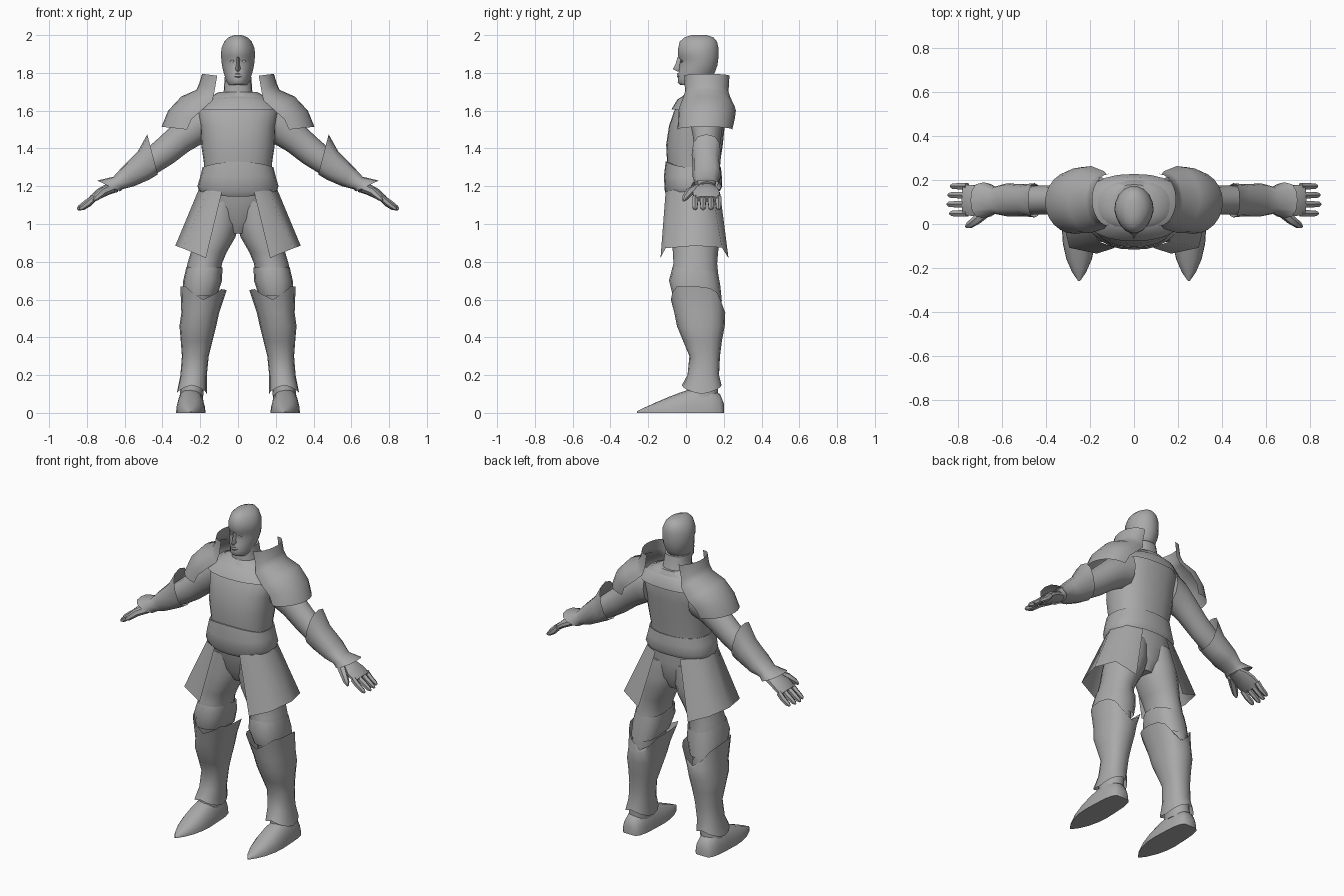
import bpy, bmesh, math
from mathutils import Vector

steel = bpy.data.materials.new("plain_grey")
steel.diffuse_color = (0.4, 0.4, 0.4, 1)


def loft(name, rings, closed=True, caps=True, side=1, angle=50):
    """Skin a list of equal-length point rings; side=-1 mirrors in x."""
    bm = bmesh.new()
    rows = [[bm.verts.new((p[0] * side, p[1], p[2])) for p in r] for r in rings]
    n = len(rows[0])
    for a, b in zip(rows, rows[1:]):
        for i in range(n if closed else n - 1):
            j = (i + 1) % n
            bm.faces.new((a[i], a[j], b[j], b[i]))
    if caps:
        bm.faces.new(rows[0])
        bm.faces.new(rows[-1])
    bmesh.ops.recalc_face_normals(bm, faces=bm.faces)
    me = bpy.data.meshes.new(name)
    bm.to_mesh(me)
    bm.free()
    me.materials.append(steel)
    ob = bpy.data.objects.new(name, me)
    bpy.context.collection.objects.link(ob)
    bpy.ops.object.select_all(action='DESELECT')
    ob.select_set(True)
    bpy.context.view_layer.objects.active = ob
    bpy.ops.object.shade_smooth_by_angle(angle=math.radians(angle))
    return ob


def spow(v, e):
    return math.copysign(abs(v) ** e, v)


def flat(z, x0, x1, y0, y1, n=18, e=0.85, dz=None, taper=0.0):
    """Horizontal rounded ring; dz(cos, sin) bends its height."""
    pts = []
    for i in range(n):
        a = 2 * math.pi * i / n
        c, s = math.cos(a), math.sin(a)
        w = 1 - taper * max(0, -s)
        pts.append(((x0 + x1) / 2 + (x1 - x0) / 2 * spow(c, e) * w,
                    (y0 + y1) / 2 + (y1 - y0) / 2 * spow(s, e),
                    z + (dz(c, s) if dz else 0)))
    return pts


def limb(xt, zt, xb, zb, y, ry, n=12, e=1.0):
    """Ring between a top and a bottom outline point in the xz plane."""
    pts = []
    for i in range(n):
        a = 2 * math.pi * i / n
        k = spow(math.cos(a), e) / 2
        pts.append(((xt + xb) / 2 + (xt - xb) * k, y + ry * spow(math.sin(a), e),
                    (zt + zb) / 2 + (zt - zb) * k))
    return pts


def tube(name, path, radii, side):
    """Small tube along a path, for fingers."""
    path = [Vector(p) for p in path]
    d = (path[-1] - path[0]).normalized()
    u = d.cross(Vector((0, 1, 0))).normalized()
    v = d.cross(u)
    loft(name, [[p + r * (u * math.cos(k * math.pi / 3) + v * math.sin(k * math.pi / 3))
                 for k in range(6)] for p, r in zip(path, radii)], side=side)


# Head: z, half width, front y, back y
head = [(1.735, .045, -.03, .05), (1.75, .058, -.045, .09), (1.77, .066, -.043, .13),
        (1.795, .074, -.044, .15), (1.805, .077, -.039, .155), (1.84, .085, -.036, .168),
        (1.87, .088, -.030, .172), (1.89, .09, -.045, .174), (1.93, .088, -.043, .174),
        (1.965, .073, -.035, .166), (1.988, .05, -.01, .147), (2.0, .02, .03, .11)]
loft("head", [flat(z, -w, w, a, b, e=1, taper=.15) for z, w, a, b in head])
loft("nose", [[(-w, y, z), (0, t, z), (w, y, z)] for z, w, y, t in
              [(1.808, .014, -.025, -.045), (1.82, .019, -.025, -.07),
               (1.85, .011, -.025, -.054), (1.885, .009, -.03, -.045)]])
for s in (1, -1):
    loft("eye", [flat(z, .03 - w, .03 + w, -.030, -.01, n=8) for z, w in
                 ((1.856, .004), (1.862, .012), (1.869, .004))], side=s)
loft("mouth", [flat(z, -w, w, y, 0, n=10) for z, w, y in
               ((1.775, .015, -.044), (1.782, .024, -.05), (1.788, .026, -.045),
                (1.794, .02, -.05), (1.799, .01, -.044))])
loft("neck", [flat(1.65, -.1, .1, -.01, .19), flat(1.70, -.076, .076, 0, .165),
              flat(1.78, -.07, .07, .0, .15)])

# Torso and hips: z, half width, front y, back y
torso = [(1.70, .10, 0, .18), (1.66, .17, -.03, .205), (1.60, .215, -.062, .215),
         (1.52, .20, -.09, .205), (1.42, .195, -.105, .195), (1.32, .18, -.10, .18),
         (1.2, .185, -.09, .17), (1.12, .18, -.072, .175), (1.02, .11, -.052, .165),
         (.95, .05, -.01, .13)]
loft("torso", [flat(z, -w, w, a, b, n=24) for z, w, a, b in torso])
# Gorget plate round the neck base, standing off the chest
loft("gorget", [flat(z, -w, w, a, b, n=24) for z, w, a, b in
                ((1.675, .11, -.02, .2), (1.66, .18, -.045, .215), (1.605, .235, -.078, .228))],
     caps=False)


# Wide belt bulging over the belly, its rims bowed at the front
def bow(k):
    return lambda c, s: k * max(0, -s) ** 2


loft("belt", [flat(z, -w, w, a, b, n=24, dz=bow(k)) for z, w, a, b, k in
              ((1.295, .175, -.09, .17, .035), (1.30, .188, -.108, .185, .03),
               (1.25, .20, -.117, .19, 0), (1.20, .215, -.112, .192, -.03),
               (1.175, .205, -.095, .18, -.03))], caps=False)

for s in (1, -1):
    # Split skirt: one wrapped panel per side, open at front and back
    top = [(.085, -.108, 1.17), (.16, -.08, 1.18), (.205, .04, 1.19),
           (.17, .14, 1.18), (.085, .18, 1.17)]
    hem = [(.17, -.135, .82), (.295, -.108, .872), (.332, .05, .885),
           (.295, .19, .875), (.17, .225, .82)]
    loft("skirt_panel", [top, hem], closed=False, caps=False, side=s, angle=70)

    # Leg: z, inner x, outer x, front y, back y
    leg = [(1.12, -.01, .18, -.065, .175), (1.0, -.005, .225, -.07, .185), (.93, .014, .24, -.072, .18),
           (.85, .06, .25, -.07, .17), (.79, .085, .268, -.066, .165), (.74, .09, .277, -.08, .17),
           (.69, .095, .282, -.08, .175), (.62, .125, .28, -.06, .185), (.5, .13, .295, -.04, .19),
           (.3, .165, .285, .03, .17), (.08, .185, .31, .0, .17)]
    loft("leg", [flat(*r, n=16, e=.95) for r in leg], side=s)
    # Knee guard hugging the joint
    loft("knee_guard", [flat(z, a, b, c, d, n=16, dz=lambda c, s: -.03 * max(0, s))
                        for z, a, b, c, d in ((.77, .082, .274, -.072, .17),
                                              (.70, .085, .29, -.09, .182),
                                              (.62, .11, .29, -.07, .19))],
         caps=False, side=s)
    # Greave with raised top corners, a front notch and a flared ankle
    loft("greave", [
        flat(.6, .06, .305, -.08, .195, n=16, e=.75,
             dz=lambda c, s: .07 * min(1, 1.4 * abs(c)) - .06 * max(0, s) ** 2 - .02 * max(0, -c)),
        flat(.53, .10, .30, -.062, .208, n=16),
        flat(.46, .115, .31, -.048, .205, n=16), flat(.38, .135, .303, -.015, .19, n=16),
        flat(.3, .155, .297, .018, .18, n=16), flat(.2, .165, .305, .008, .175, n=16),
        flat(.125, .165, .325, -.022, .188, n=16, dz=lambda c, s: .022 * abs(s) - .025 * abs(c))],
        caps=False, side=s)
    # Pointed shoe: y, half width, height
    shoe = [(-.26, .004, .008), (-.22, .032, .028), (-.16, .058, .055), (-.09, .074, .085),
            (-.03, .078, .108), (.05, .075, .135), (.13, .07, .13), (.18, .058, .10), (.2, .04, .05)]
    loft("shoe", [[(.25 + w * spow(math.cos(math.pi * i / 10), .8), y,
                    h * math.sin(math.pi * i / 10)) for i in range(11)]
                  for y, w, h in shoe], side=s)

    # Arm: top outline, bottom outline, y centre, half depth
    arm = [(.16, 1.66, .15, 1.44, .11, .09), (.25, 1.62, .19, 1.425, .11, .085),
           (.33, 1.54, .26, 1.385, .112, .075), (.42, 1.455, .345, 1.32, .11, .066),
           (.50, 1.385, .43, 1.268, .108, .066), (.60, 1.295, .54, 1.215, .11, .055),
           (.68, 1.225, .645, 1.172, .11, .045)]
    loft("arm", [limb(*r) for r in arm], side=s)
    # Bracer flaring at elbow and wrist
    bracer = [(.48, 1.475, .425, 1.262, .108, .078), (.53, 1.385, .47, 1.235, .108, .073),
              (.61, 1.305, .55, 1.2, .11, .075), (.66, 1.25, .61, 1.185, .108, .062),
              (.745, 1.23, .625, 1.172, .108, .082)]
    loft("bracer", [limb(*r, e=.8) for r in bracer], caps=False, side=s)
    # Hand with four fingers and a thumb
    hand = [(.655, 1.22, .635, 1.17, .11, .045), (.70, 1.21, .675, 1.158, .105, .066),
            (.745, 1.185, .72, 1.138, .107, .074), (.785, 1.147, .765, 1.117, .11, .072)]
    loft("hand", [limb(*r, n=10) for r in hand], side=s)
    for y, d in ((.048, -.008), (.09, .004), (.132, 0), (.172, -.012)):
        tube("finger", [(.76, y, 1.14), (.80 + d, y, 1.11), (.835 + d, y, 1.085), (.847 + d, y, 1.077)],
             [.017, .017, .014, .006], s)
    tube("thumb", [(.67, .06, 1.19), (.715, .02, 1.17), (.75, -.005, 1.14), (.765, -.014, 1.125)],
         [.026, .022, .017, .007], s)

    # Pauldron: end (x, z), crest (x, z), y centre, half depth; collar rim first
    shell = [(.11, 1.785, .19, 1.795, .11, .12), (.125, 1.70, .205, 1.745, .11, .115),
             (.135, 1.655, .22, 1.71, .11, .13), (.195, 1.60, .30, 1.675, .112, .152),
             (.245, 1.555, .37, 1.60, .108, .15), (.27, 1.50, .405, 1.515, .10, .145)]
    rows = []
    for xe, ze, xm, zm, y, ry in shell:
        row = []
        for i in range(13):
            a = math.pi * i / 12
            k = math.sin(a)
            row.append((xe + (xm - xe) * k, y - ry * math.cos(a), ze + (zm - ze) * k))
        rows.append(row)
    loft("pauldron", rows, closed=False, caps=False, side=s)
